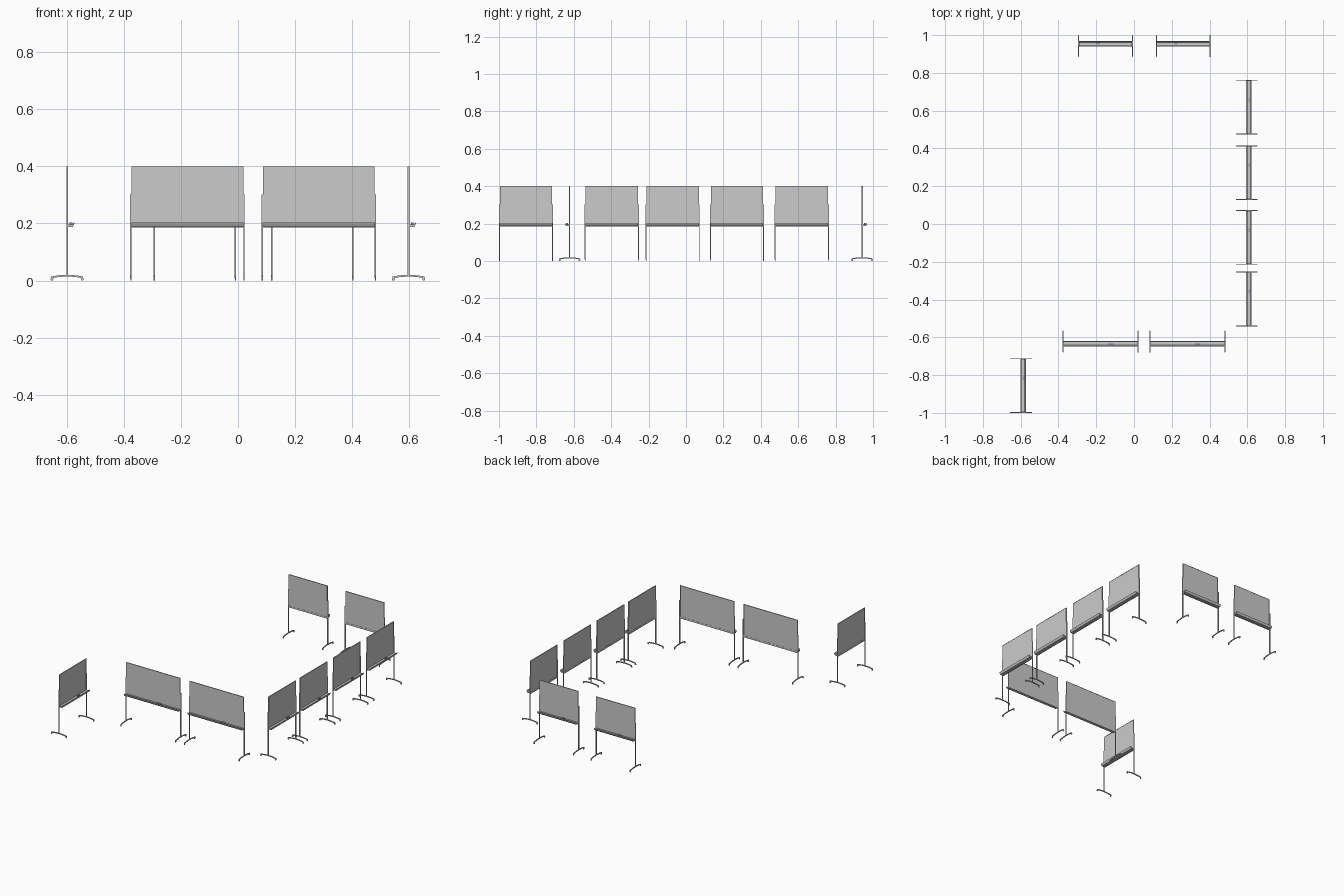
import bpy, bmesh
from math import pi, sin, cos
from mathutils import Matrix, Vector

if "Cube" in bpy.data.objects:
    bpy.data.objects.remove(bpy.data.objects["Cube"])

lilac = bpy.data.materials.new("lilac_plastic")
lilac.diffuse_color = (0.35, 0.33, 0.62, 1)
lilac.use_nodes = True
lilac.node_tree.nodes["Principled BSDF"].inputs["Base Color"].default_value = lilac.diffuse_color


def finish(name, bm, frame, mat=None):
    bmesh.ops.recalc_face_normals(bm, faces=bm.faces)
    mesh = bpy.data.meshes.new(name)
    bm.to_mesh(mesh)
    bm.free()
    ob = bpy.data.objects.new(name, mesh)
    ob.matrix_world = frame
    bpy.context.collection.objects.link(ob)
    if mat:
        mesh.materials.append(mat)
    return ob


def add_box(bm, lo, hi):
    lo, hi = Vector(lo), Vector(hi)
    m = Matrix.Translation((lo + hi) / 2) @ Matrix.Diagonal((*(hi - lo), 1))
    bmesh.ops.create_cube(bm, size=1, matrix=m)


def add_extrusion(bm, profile, x0, x1):
    """Closed (y, z) profile swept along x."""
    face = bm.faces.new([bm.verts.new((x0, y, z)) for y, z in profile])
    out = bmesh.ops.extrude_face_region(bm, geom=[face], use_keep_orig=True)
    moved = [v for v in out["geom"] if isinstance(v, bmesh.types.BMVert)]
    bmesh.ops.translate(bm, verts=moved, vec=(x1 - x0, 0, 0))


def add_cylinder(bm, r, length, matrix, sides=12):
    bmesh.ops.create_cone(bm, cap_ends=True, segments=sides, radius1=r, radius2=r,
                          depth=length, matrix=matrix)


ALONG_X = Matrix.Rotation(pi / 2, 4, 'Y')
TRAY = [(-0.001, 0.188), (-0.020, 0.188), (-0.026, 0.199), (-0.026, 0.203),
        (-0.024, 0.203), (-0.019, 0.196), (-0.001, 0.196)]


def whiteboard(tag, x, y, angle, width):
    frame = Matrix.Translation((x, y, 0)) @ Matrix.Rotation(angle, 4, 'Z')
    h = width / 2
    k = width / 0.4

    # writing panel with a thin rim
    bm = bmesh.new()
    add_box(bm, (-h + 0.006, -0.002, 0.196), (h - 0.006, 0.002, 0.399))
    finish("board_panel_" + tag, bm, frame)
    bm = bmesh.new()
    e = h - 0.005
    add_box(bm, (-e, -0.003, 0.397), (e, 0.003, 0.400))
    for s in (-1, 1):
        a, b = sorted((s * e, s * (e - 0.003)))
        add_box(bm, (a, -0.003, 0.196), (b, 0.003, 0.397))
    finish("panel_rim_" + tag, bm, frame)

    # pen tray and the rail below it
    bm = bmesh.new()
    add_extrusion(bm, TRAY, -h + 0.004, h - 0.004)
    finish("pen_tray_" + tag, bm, frame)
    bm = bmesh.new()
    add_box(bm, (-h + 0.003, -0.003, 0.185), (h - 0.003, 0.003, 0.196))
    finish("cross_rail_" + tag, bm, frame)

    # eraser resting on the tray
    bm = bmesh.new()
    add_box(bm, ((0.054 - 0.014) * k, -0.018, 0.196), ((0.054 + 0.014) * k, -0.009, 0.203))
    finish("eraser_" + tag, bm, frame, lilac)

    # posts, arched feet and casters on both sides
    posts, feet, casters = bmesh.new(), bmesh.new(), bmesh.new()
    n = 8
    ys = [-0.056 + 0.112 * i / n for i in range(n + 1)]
    top = [(v, 0.020 - 0.006 * (v / 0.056) ** 2) for v in ys]
    low = [(v, z - 0.006) for v, z in reversed(top)]
    for s in (-1, 1):
        px = s * (h - 0.0025)
        add_box(posts, (px - 0.0025, -0.003, 0.015), (px + 0.0025, 0.003, 0.302))
        add_extrusion(feet, top + low, px - 0.0025, px + 0.0025)
        for t in (-1, 1):
            add_cylinder(casters, 0.005, 0.004,
                         Matrix.Translation((px, t * 0.053, 0.005)) @ ALONG_X)
    finish("posts_" + tag, posts, frame)
    finish("feet_" + tag, feet, frame)
    finish("casters_" + tag, casters, frame)


# arrangement: (name, x, y, facing angle, width)
S, L = 0.289, 0.401
LAYOUT = [("back_left", -0.151, 0.942, pi, S), ("back_right", 0.260, 0.942, pi, S),
          ("front_left", -0.177, -0.622, 0, L), ("front_right", 0.283, -0.622, 0, L),
          ("corner", -0.598, -0.8555, pi / 2, S)]
LAYOUT += [(f"side_{i}", 0.597, y, pi / 2, S)
           for i, y in enumerate((0.619, 0.272, -0.071, -0.397), 1)]
for item in LAYOUT:
    whiteboard(*item)
